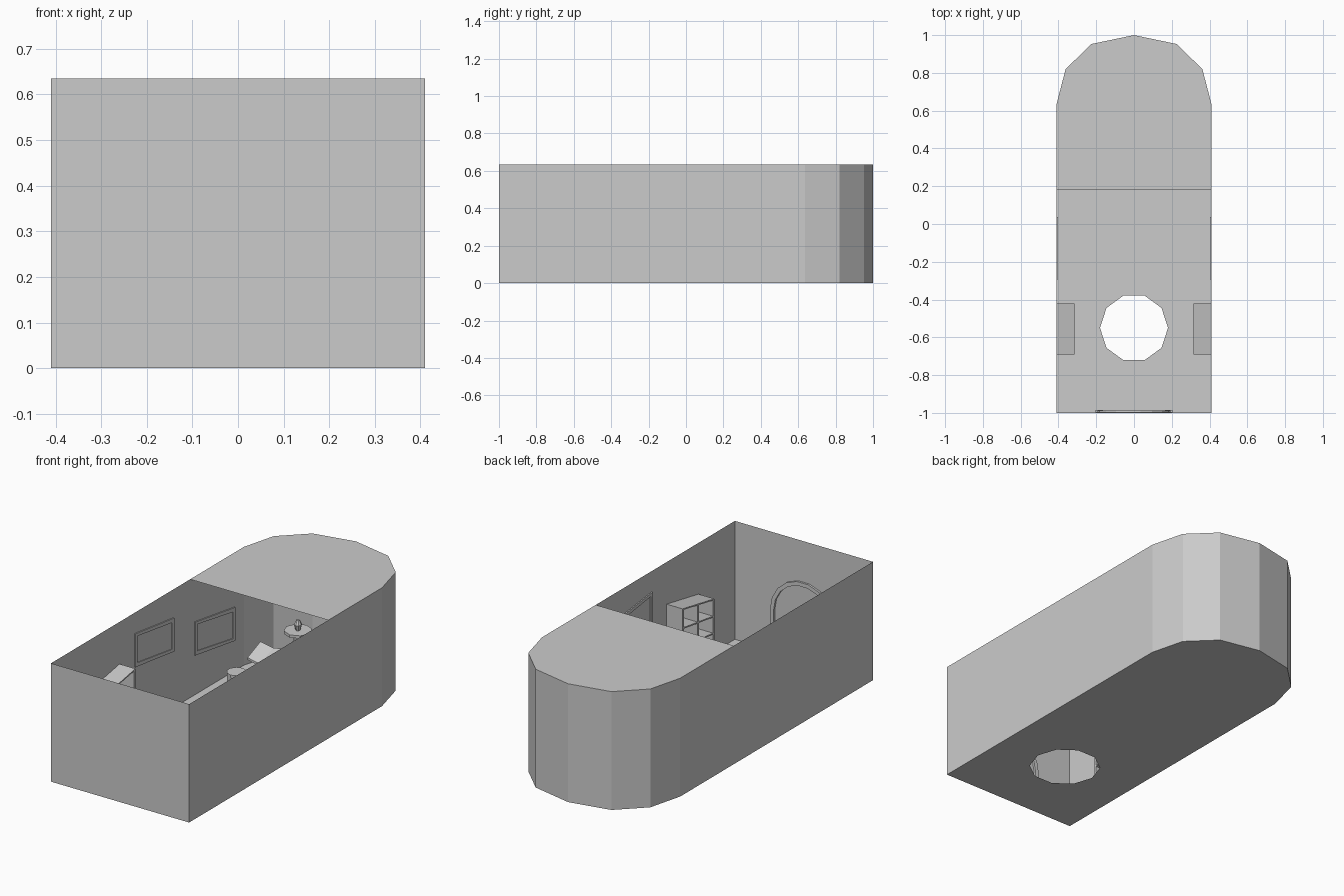
import bpy, bmesh
from math import sin, cos, pi
from mathutils import Vector

if "Cube" in bpy.data.objects:
    bpy.data.objects.remove(bpy.data.objects["Cube"])

H = 0.635


def finish(name, bm, mirror=False):
    bmesh.ops.recalc_face_normals(bm, faces=bm.faces)
    me = bpy.data.meshes.new(name)
    bm.to_mesh(me)
    bm.free()
    ob = bpy.data.objects.new(name, me)
    bpy.context.collection.objects.link(ob)
    if mirror:
        ob.modifiers.new("Mirror", 'MIRROR')
    return ob


def extrude(bm, faces, vec):
    r = bmesh.ops.extrude_face_region(bm, geom=faces, use_keep_orig=True)
    vs = [g for g in r["geom"] if isinstance(g, bmesh.types.BMVert)]
    bmesh.ops.translate(bm, verts=vs, vec=Vector(vec))


def add_slab(bm, pts, vec):
    extrude(bm, [bm.faces.new([bm.verts.new(p) for p in pts])], vec)


def band(name, outer, inner, vec, closed=True, mirror=False):
    bm = bmesh.new()
    a = [bm.verts.new(p) for p in outer]
    b = [bm.verts.new(p) for p in inner]
    n = len(a)
    fs = [bm.faces.new((a[i], a[(i + 1) % n], b[(i + 1) % n], b[i]))
          for i in range(n if closed else n - 1)]
    extrude(bm, fs, vec)
    return finish(name, bm, mirror)


def cylinder(name, x, y, z0, z1, r0, r1, n=10):
    bm = bmesh.new()
    m = bmesh.ops.create_cone(bm, cap_ends=True, segments=n, radius1=r0,
                              radius2=r1, depth=z1 - z0)
    bmesh.ops.translate(bm, verts=m["verts"], vec=(x, y, (z0 + z1) / 2))
    return finish(name, bm)


# Room outline with a faceted round end
apse = [(0.41, 0.635), (0.362, 0.82), (0.225, 0.953), (0, 1),
        (-0.225, 0.953), (-0.362, 0.82), (-0.41, 0.635)]
outline = [(-0.41, -1), (0.41, -1)] + apse

# Walls
bm = bmesh.new()
lo = [bm.verts.new((x, y, 0)) for x, y in outline]
hi = [bm.verts.new((x, y, H)) for x, y in outline]
for i in range(len(lo)):
    j = (i + 1) % len(lo)
    bm.faces.new((lo[i], lo[j], hi[j], hi[i]))
finish("walls", bm)

# Floor with a ten-sided opening
bm = bmesh.new()
hole = [(0.18 * cos(i * pi / 5), -0.55 + 0.18 * sin(i * pi / 5)) for i in range(10)]
edges = []
for loop in (outline, hole):
    vs = [bm.verts.new((x, y, 0)) for x, y in loop]
    edges += [bm.edges.new((vs[i], vs[(i + 1) % len(vs)])) for i in range(len(vs))]
bmesh.ops.triangle_fill(bm, use_beauty=True, edges=edges)
finish("floor", bm)

# Half ceiling over the round end
bm = bmesh.new()
bm.faces.new([bm.verts.new((x, y, H)) for x, y in [(-0.41, 0.18), (0.41, 0.18)] + apse])
finish("ceiling", bm)

# Picture frames on both side walls, hung slightly out of level
for k, (y0, y1, zt, drop) in enumerate([(-0.295, 0.036, 0.525, 0.041),
                                        (0.214, 0.553, 0.394, 0.05)]):
    def rect(m, x):
        return [(x, y0 + m, zt - 0.179 + m), (x, y1 - m, zt - drop - 0.179 + m),
                (x, y1 - m, zt - drop - m), (x, y0 + m, zt - m)]
    band(f"picture_frame_{k + 1}", rect(0, 0.409), rect(0.018, 0.409),
         (-0.006, 0, 0), mirror=True)
    bm = bmesh.new()
    bm.faces.new([bm.verts.new(p) for p in rect(0.018, 0.407)])
    finish(f"picture_{k + 1}", bm, True)

# Bookcases with sloping shelves
bm = bmesh.new()
Y0, Y1, T = -0.69, -0.42, 0.012
for f in (0.02, 0.25, 0.5, 0.75, 1):
    za, zb = 0.361 * f, 0.41 * f
    add_slab(bm, [(0.409, Y0, za), (0.409, Y1, zb), (0.409, Y1, zb - T + 0.005),
                  (0.409, Y0, za - T + 0.005)], (-0.094, 0, 0))
for y, z in ((Y0, 0.36), (-0.561, 0.383), (Y1 - T, 0.407)):
    add_slab(bm, [(0.409, y, 0), (0.409, y + T, 0), (0.409, y + T, z),
                  (0.409, y, z)], (-0.094, 0, 0))
finish("bookcase", bm, True)

# Arched doorway trim on the front wall
def arch(r):
    pts = [(r * cos(i * pi / 9), -0.999, 0.225 + r * sin(i * pi / 9)) for i in range(10)]
    return [(r, -0.999, 0)] + pts + [(-r, -0.999, 0)]


band("door_trim", arch(0.193), arch(0.172), (0, 0.011, 0), closed=False)
bm = bmesh.new()
add_slab(bm, [(0.165, -0.999, 0), (0.205, -0.999, 0), (0.205, -0.999, 0.05),
              (0.165, -0.999, 0.05)], (0, 0.013, 0))
finish("door_plinth", bm, True)

# Stool
cylinder("stool", -0.25, 0.345, 0, 0.12, 0.045, 0.05)

# Reading stand with an open book
cx, cy = -0.11, 0.40
cylinder("stand_post", cx, cy, 0, 0.19, 0.02, 0.02, 6)
cylinder("stand_foot", cx, cy, 0, 0.02, 0.055, 0.045, 8)
bm = bmesh.new()
for s in (-1, 1):
    add_slab(bm, [(cx, cy - 0.055, 0.185), (cx + s * 0.075, cy - 0.055, 0.20),
                  (cx + s * 0.075, cy + 0.055, 0.245), (cx, cy + 0.055, 0.23)],
             (0, 0, 0.012))
finish("open_book", bm)

# Side table with a vase
tx, ty = -0.12, 0.68
cylinder("table_top", tx, ty, 0.235, 0.25, 0.07, 0.07, 8)
cylinder("table_leg", tx, ty, 0, 0.235, 0.03, 0.025, 8)
cylinder("vase_body", tx, ty, 0.25, 0.28, 0.012, 0.02, 8)
cylinder("vase_neck", tx, ty, 0.28, 0.305, 0.02, 0.008, 8)
